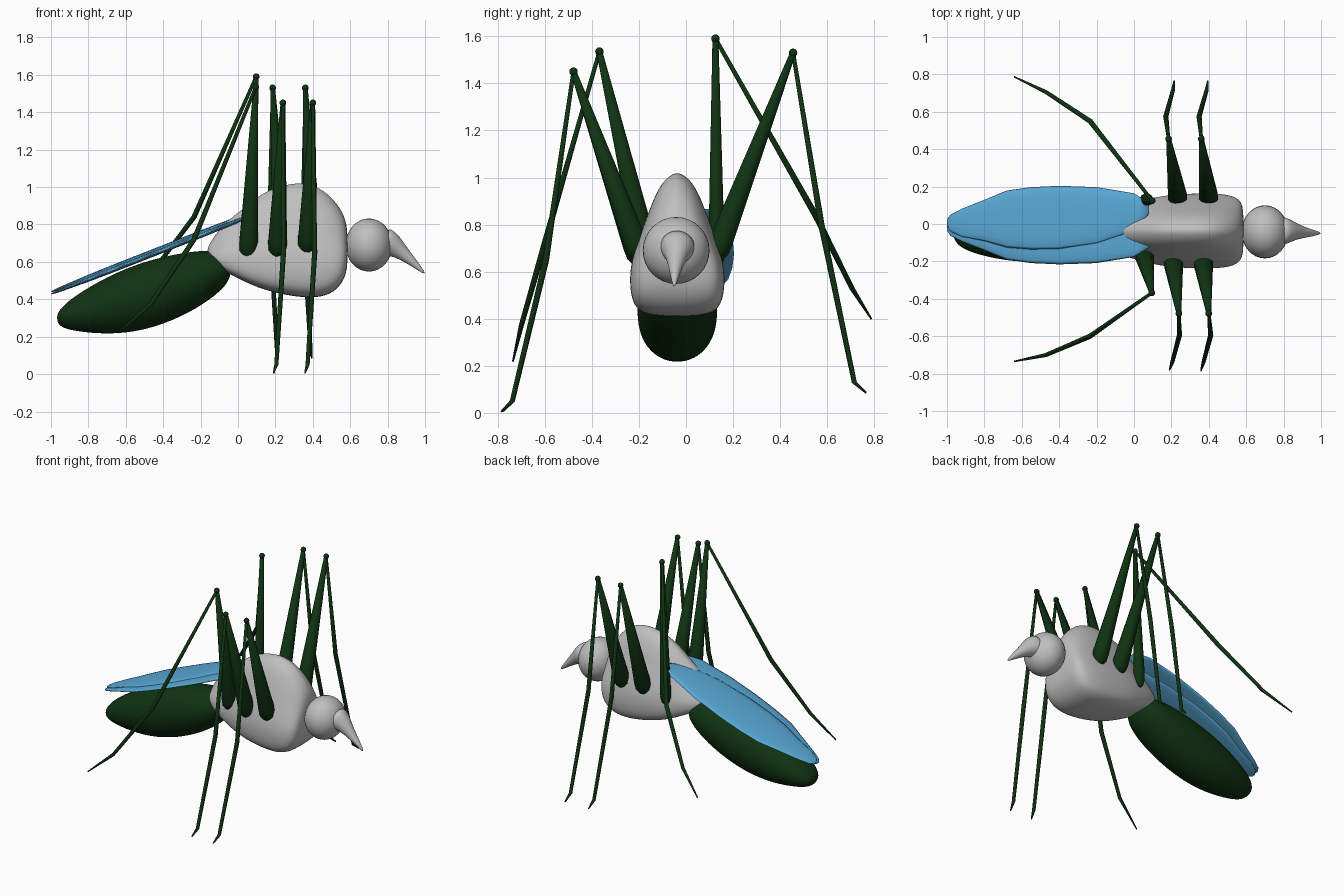
import bpy, bmesh, math
from mathutils import Vector


def material(name, rgb):
    m = bpy.data.materials.new(name)
    m.diffuse_color = (*rgb, 1)
    return m


GREY = material("body grey", (0.52, 0.52, 0.52))
GREEN = material("dark green", (0.005, 0.032, 0.006))
BLUE = material("wing blue", (0.10, 0.40, 0.68))


def add_object(name, bm, mat, subsurf=0):
    bmesh.ops.recalc_face_normals(bm, faces=bm.faces[:])
    for f in bm.faces:
        f.smooth = True
    me = bpy.data.meshes.new(name)
    bm.to_mesh(me)
    bm.free()
    me.materials.append(mat)
    ob = bpy.data.objects.new(name, me)
    bpy.context.collection.objects.link(ob)
    if subsurf:
        mod = ob.modifiers.new("smooth", 'SUBSURF')
        mod.levels = mod.render_levels = subsurf
    return ob


def loft(name, rings, mat, subsurf=0):
    bm = bmesh.new()
    loops = [[bm.verts.new(p) for p in ring] for ring in rings]
    n = len(loops[0])
    for a, b in zip(loops, loops[1:]):
        for i in range(n):
            j = (i + 1) % n
            bm.faces.new((a[i], a[j], b[j], b[i]))
    bm.faces.new(loops[0])
    bm.faces.new(loops[-1])
    return add_object(name, bm, mat, subsurf)


def tube(name, path, radii, mat, sides=12, subsurf=0):
    pts = [Vector(p) for p in path]
    rings = []
    for i, p in enumerate(pts):
        t = (pts[min(i + 1, len(pts) - 1)] - pts[max(i - 1, 0)]).normalized()
        u = t.cross(Vector((1, 0.3, 0))).normalized()
        v = t.cross(u)
        rings.append([p + radii[i] * (u * math.cos(a) + v * math.sin(a))
                      for a in (2 * math.pi * k / sides for k in range(sides))])
    return loft(name, rings, mat, subsurf)


def ball(name, centre, size, mat, segs=32):
    bm = bmesh.new()
    bmesh.ops.create_uvsphere(bm, u_segments=segs, v_segments=segs // 2, radius=1)
    for v in bm.verts:
        v.co = Vector(centre) + Vector(a * b for a, b in zip(v.co, size))
    return add_object(name, bm, mat)


YC = -0.037

# Thorax: humped body, narrow on top and wide below
half = [(0.07, 1.01), (0.3, 0.9), (0.5, 0.66), (0.72, 0.25), (0.95, -0.15), (1.02, -0.45),
        (0.98, -0.8), (0.78, -0.98), (0.3, -1.02)]
section = half + [(-u, v) for u, v in reversed(half)]
thorax = [(-0.165, 0.62, 0.67, 0.04), (-0.14, 0.59, 0.72, 0.09), (-0.07, 0.55, 0.81, 0.13),
          (0.02, 0.505, 0.875, 0.155), (0.11, 0.465, 0.955, 0.18), (0.22, 0.435, 1.005, 0.195),
          (0.34, 0.415, 1.025, 0.2), (0.44, 0.415, 0.995, 0.2), (0.52, 0.445, 0.925, 0.19),
          (0.57, 0.51, 0.845, 0.165), (0.587, 0.58, 0.77, 0.11)]
loft("thorax", [[(x, YC + u * w, (a + b) / 2 + v * (b - a) / 2) for u, v in section]
                for x, a, b, w in thorax], GREY, 2)

# Abdomen: drooping rounded sack
abdomen = [(-0.968, 0.28, 0.32, 0.03), (-0.945, 0.25, 0.355, 0.075), (-0.88, 0.23, 0.415, 0.115),
           (-0.7, 0.21, 0.523, 0.16), (-0.5, 0.23, 0.605, 0.172), (-0.3, 0.305, 0.65, 0.168),
           (-0.15, 0.395, 0.665, 0.15), (-0.03, 0.5, 0.65, 0.1)]
circle = [(math.cos(a), math.sin(a)) for a in (2 * math.pi * k / 16 for k in range(16))]
loft("abdomen", [[(x, YC + u * w * 1.02, (a + b) / 2 + v * (b - a) / 2 * 1.02) for u, v in circle]
                 for x, a, b, w in abdomen], GREEN, 2)

# Head and beak
ball("head", (0.7, YC - 0.005, 0.69), (0.125, 0.142, 0.142), GREY)
tube("beak", [(0.77, YC, 0.71), (0.81, YC, 0.70), (0.86, -0.04, 0.665), (0.91, -0.045, 0.62),
              (0.955, -0.048, 0.58), (1.0, -0.05, 0.536)],
     [0.085, 0.075, 0.046, 0.03, 0.018, 0.005], GREY, 16, 1)

# Wings: two overlapping thin leaves, mirrored
wing = [(0.08, 0.06, 0.12), (0.0, -0.03, 0.17), (-0.2, -0.10, 0.203), (-0.4, -0.128, 0.21),
        (-0.55, -0.13, 0.203), (-0.68, -0.12, 0.185), (-0.8, -0.085, 0.135),
        (-0.92, -0.062, 0.088), (-0.98, -0.035, 0.058), (-1.0, 0.0, 0.03)]
for name, s, dz in (("left_wing", 1, 0.006), ("right_wing", -1, -0.006)):
    rings = []
    for x, a, b in wing:
        thick = 0.015 * min(1, (b - a) / 0.25)
        rings.append([(x, -0.006 + s * ((a + b) / 2 + u * (b - a) / 2),
                       0.826 + 0.392 * x + dz + v * thick) for u, v in circle])
    loft(name, rings, BLUE)

# Legs: thick thigh, knee ball, long jointed shin
legs = {
    "right_front": [(0.37, -0.2, 0.68), (0.4, -0.478, 1.45), (0.41, -0.595, 0.65),
                    (0.372, -0.738, 0.05), (0.358, -0.785, 0.005)],
    "right_middle": [(0.21, -0.2, 0.66), (0.24, -0.478, 1.45), (0.243, -0.595, 0.65),
                     (0.205, -0.738, 0.05), (0.19, -0.78, 0.005)],
    "right_hind": [(0.055, -0.16, 0.65), (0.095, -0.368, 1.535), (-0.235, -0.6, 0.72),
                   (-0.47, -0.7, 0.37), (-0.64, -0.735, 0.22)],
    "left_front": [(0.4, 0.13, 0.68), (0.36, 0.455, 1.53), (0.348, 0.575, 0.8),
                   (0.388, 0.715, 0.13), (0.395, 0.765, 0.085)],
    "left_middle": [(0.235, 0.13, 0.68), (0.185, 0.455, 1.53), (0.17, 0.575, 0.8),
                    (0.208, 0.715, 0.13), (0.215, 0.765, 0.085)],
    "left_hind": [(0.065, 0.13, 0.65), (0.097, 0.125, 1.59), (-0.235, 0.55, 0.84),
                  (-0.47, 0.705, 0.53), (-0.64, 0.787, 0.4)],
}
for name, (hip, knee, shin, ankle, toe) in legs.items():
    h, k = Vector(hip), Vector(knee)
    r = 0.034 if name == "left_hind" else 0.05
    path = [h.lerp(k, t) for t in (-0.04, -0.025, 0.01, 0.06, 1)]
    tube(name + "_thigh", path, [r * 0.3, r * 0.7, r, r * 1.04, 0.013], GREEN)
    ball(name + "_knee", knee, (0.018,) * 3, GREEN, 16)
    tube(name + "_shin", [knee, shin, ankle, toe], [0.009, 0.014, 0.011, 0.004], GREEN, 10)
